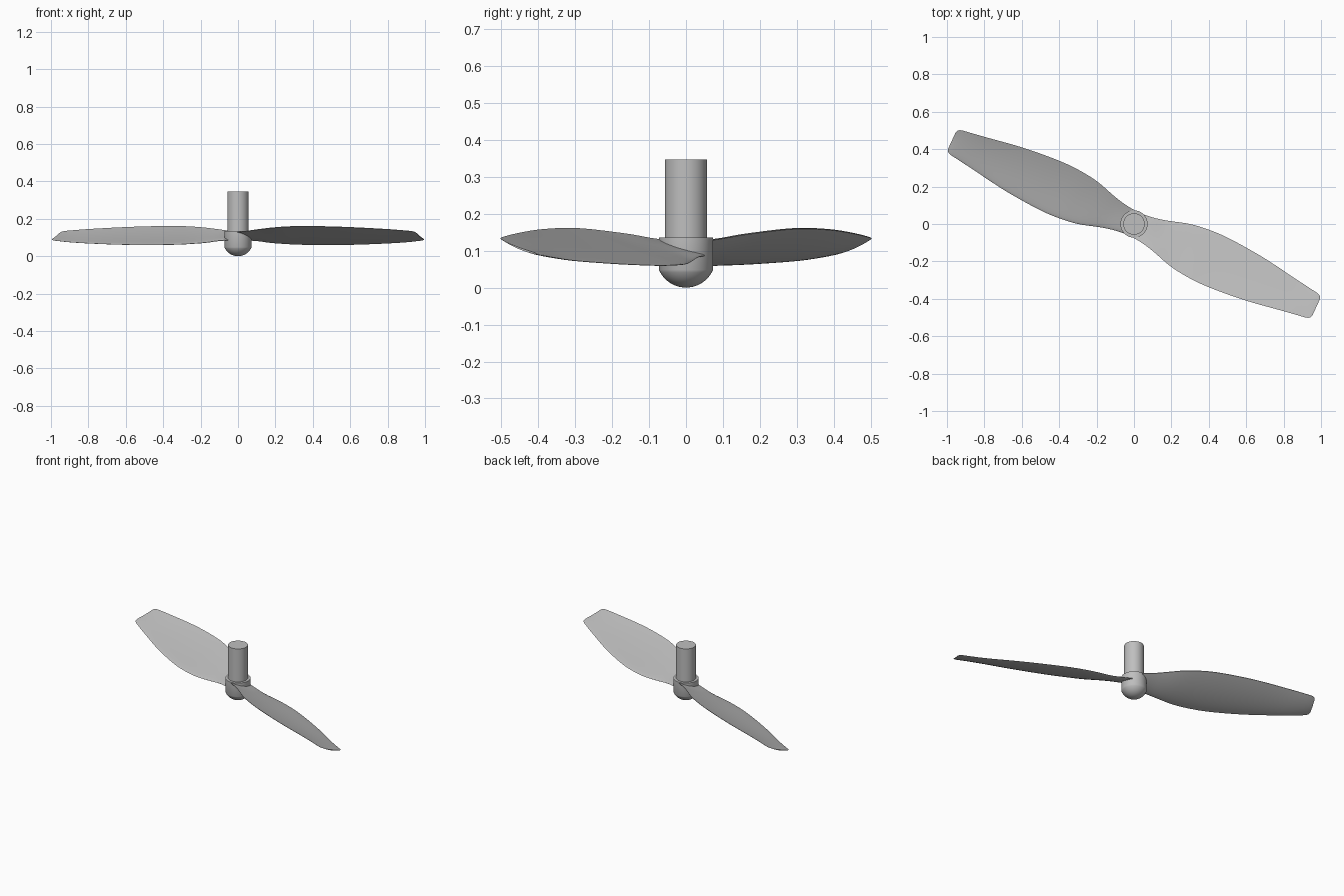
import bpy, bmesh, math
from mathutils import Matrix

cube = bpy.data.objects.get("Cube")
if cube:
    bpy.data.objects.remove(cube, do_unlink=True)

grey = bpy.data.materials.new("plain grey")
grey.use_nodes = True
grey.diffuse_color = (0.52, 0.52, 0.52, 1)
grey.node_tree.nodes["Principled BSDF"].inputs["Base Color"].default_value = grey.diffuse_color


def finish(bm, name):
    """Turn a bmesh into a smooth-shaded object with crisp edges."""
    bmesh.ops.recalc_face_normals(bm, faces=bm.faces[:])
    mesh = bpy.data.meshes.new(name)
    bm.to_mesh(mesh)
    bm.free()
    mesh.materials.append(grey)
    obj = bpy.data.objects.new(name, mesh)
    bpy.context.collection.objects.link(obj)
    bpy.ops.object.select_all(action='DESELECT')
    obj.select_set(True)
    bpy.context.view_layer.objects.active = obj
    bpy.ops.object.shade_smooth_by_angle(angle=math.radians(35))
    return obj


def skin(bm, rings):
    """Bridge closed rings of points and cap both ends."""
    loops = [[bm.verts.new(p) for p in ring] for ring in rings]
    n = len(loops[0])
    for a, b in zip(loops, loops[1:]):
        for i in range(n):
            j = (i + 1) % n
            bm.faces.new((a[i], a[j], b[j], b[i]))
    bm.faces.new(loops[0])
    bm.faces.new(loops[-1])


def turned(name, profile, sides=64):
    """Solid of revolution about z from (radius, height) pairs."""
    bm = bmesh.new()
    angles = [2 * math.pi * i / sides for i in range(sides)]
    skin(bm, [[(r * math.cos(a), r * math.sin(a), z) for a in angles]
              for r, z in profile])
    return finish(bm, name)


def smooth_rows(rows, steps):
    """Catmull-Rom interpolation through rows of numbers."""
    ext = [rows[0]] + rows + [rows[-1]]
    out = []
    for a, b, c, d in zip(ext, ext[1:], ext[2:], ext[3:]):
        for k in range(steps):
            t = k / steps
            out.append([0.5 * (2 * q + (r - p) * t
                               + (2 * p - 5 * q + 4 * r - s) * t * t
                               + (3 * q - p - 3 * r + s) * t ** 3)
                        for p, q, r, s in zip(a, b, c, d)])
    return out + [rows[-1]]


# Hub: shallow spherical nose below a short cylinder
hub_radius, seam, hub_top = 0.073, 0.048, 0.135
ball = (hub_radius ** 2 + seam ** 2) / (2 * seam)
half_angle = math.asin(hub_radius / ball)
nose = [(ball * math.sin(half_angle * k / 12), ball * (1 - math.cos(half_angle * k / 12)))
        for k in range(1, 13)]
turned("hub", [(0.001, 0)] + nose + [(hub_radius, hub_top)])

# Shaft
turned("shaft", [(0.057, hub_top - 0.03), (0.057, 0.346)])

# Blade stations: distance, half chord, low edge, high edge, thickness
stations = [
    [0.00, 0.066, 0.088, 0.128, 0.014],
    [0.08, 0.074, 0.083, 0.134, 0.014],
    [0.16, 0.092, 0.072, 0.143, 0.014],
    [0.27, 0.124, 0.064, 0.153, 0.014],
    [0.38, 0.139, 0.061, 0.159, 0.014],
    [0.50, 0.141, 0.060, 0.160, 0.013],
    [0.70, 0.125, 0.064, 0.155, 0.012],
    [0.92, 0.091, 0.073, 0.144, 0.010],
    [1.04, 0.073, 0.083, 0.135, 0.008],
]
tip = [
    [1.055, 0.069, 0.085, 0.133, 0.007],
    [1.066, 0.061, 0.087, 0.130, 0.006],
    [1.071, 0.048, 0.091, 0.124, 0.005],
]


def section(u, half, low, high, thick, n=16):
    """Cambered foil outline, blunt on the low edge and thin on the high one."""
    upper, lower = [], []
    for k in range(n + 1):
        t = 0.5 - 0.5 * math.cos(math.pi * k / n)
        v = half * (1 - 2 * t)
        mid = low + (high - low) * t - 0.28 * half * t * (1 - t)
        w = thick * (1.25 * math.sqrt(t) * (1 - t) + 0.1 * t)
        upper.append((u, v, mid + w))
        lower.append((u, v, mid - w))
    return upper + lower[-1:0:-1]


# Two blades, half a turn apart
for name, turn in (("left_blade", 0), ("right_blade", math.pi)):
    bm = bmesh.new()
    skin(bm, [section(*row) for row in smooth_rows(stations, 5) + tip])
    bm.transform(Matrix.Rotation(turn - math.radians(24.6), 4, 'Z'))
    finish(bm, name)
